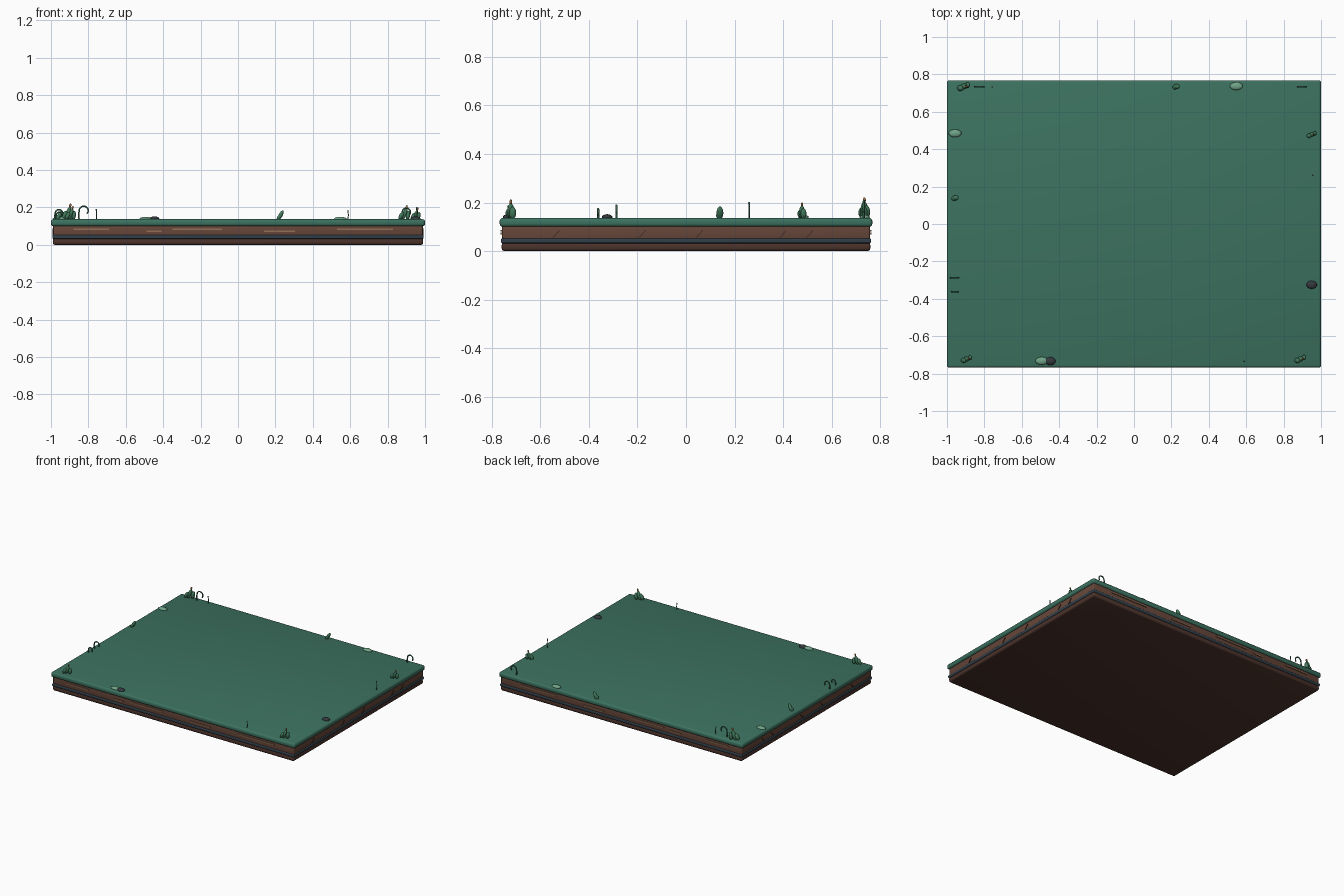
import bpy, bmesh, math
from mathutils import Vector, Matrix

cube = bpy.data.objects.get("Cube")
if cube:
    bpy.data.objects.remove(cube, do_unlink=True)

TOP = 0.137


def material(name, rgb):
    """Flat colour given as 8-bit sRGB, stored linear."""
    lin = [((c / 255 + 0.055) / 1.055) ** 2.4 for c in rgb] + [1]
    m = bpy.data.materials.new(name)
    m.use_nodes = True
    m.diffuse_color = lin
    bsdf = next(n for n in m.node_tree.nodes if n.type == 'BSDF_PRINCIPLED')
    bsdf.inputs["Base Color"].default_value = lin
    return m


MOSS = material("moss green", (60, 114, 96))
SOIL = material("soil brown", (102, 70, 57))
SLATE = material("slate blue", (48, 62, 72))
BASE = material("dark earth", (76, 51, 43))
TAN = material("tan strata", (146, 112, 86))
CRACK = material("crack brown", (66, 48, 38))
LEAF = material("leaf green", (66, 122, 92))
PALE = material("pale green", (112, 164, 136))
STONE = material("dark stone", (52, 56, 62))
BUD = material("ochre bud", (168, 116, 70))


def finish(name, bm, mat, smooth=True):
    me = bpy.data.meshes.new(name)
    bm.to_mesh(me)
    bm.free()
    me.materials.append(mat)
    ob = bpy.data.objects.new(name, me)
    bpy.context.collection.objects.link(ob)
    if smooth:
        for p in me.polygons:
            p.use_smooth = True
    return ob


def box(name, centre, size, mat, turn=Matrix(), bevel=0):
    bm = bmesh.new()
    bmesh.ops.create_cube(bm, size=1)
    bmesh.ops.transform(bm, verts=bm.verts, matrix=Matrix.Translation(centre) @ turn
                        @ Matrix.Diagonal((*size, 1)))
    if bevel:
        bmesh.ops.bevel(bm, geom=list(bm.edges), offset=bevel, segments=3,
                        profile=0.5, affect='EDGES')
    return finish(name, bm, mat, smooth=False)


def layer(name, hx, hy, z0, z1, bevel, mat):
    ob = box(name, (0, 0, (z0 + z1) / 2), (2 * hx, 2 * hy, z1 - z0), mat, bevel=bevel)
    bpy.ops.object.select_all(action='DESELECT')
    bpy.context.view_layer.objects.active = ob
    ob.select_set(True)
    bpy.ops.object.shade_smooth_by_angle(angle=math.radians(35))


def blob(name, centre, radii, mat, lean=0):
    """Ellipsoid leaning towards +x."""
    bm = bmesh.new()
    bmesh.ops.create_uvsphere(bm, u_segments=14, v_segments=8, radius=1)
    bmesh.ops.transform(bm, verts=bm.verts, matrix=Matrix.Translation(centre)
                        @ Matrix.Rotation(lean, 4, 'Y') @ Matrix.Diagonal((*radii, 1)))
    return finish(name, bm, mat)


def tube(name, points, radius, mat):
    """Round stem along a path lying in the xz plane."""
    bm = bmesh.new()
    rings = []
    for i, p in enumerate(points):
        d = (points[min(i + 1, len(points) - 1)] - points[max(i - 1, 0)]).normalized()
        side, out = Vector((0, 1, 0)), d.cross(Vector((0, 1, 0)))
        rings.append([bm.verts.new(p + radius * (side * math.cos(a) + out * math.sin(a)))
                      for a in (k * math.tau / 6 for k in range(6))])
    for a, b in zip(rings, rings[1:]):
        for k in range(6):
            bm.faces.new((a[k], a[k - 1], b[k - 1], b[k]))
    bm.faces.new(rings[0])
    bm.faces.new(rings[-1][::-1])
    bmesh.ops.recalc_face_normals(bm, faces=bm.faces)
    return finish(name, bm, mat)


# Slab layers
layer("base_layer", 0.99, 0.76, 0, 0.036, 0.012, BASE)
layer("slate_band", 0.993, 0.763, 0.032, 0.053, 0.006, SLATE)
layer("soil_layer", 0.988, 0.758, 0.045, 0.108, 0.006, SOIL)
layer("moss_top", 1.0, 0.768, 0.1, TOP, 0.013, MOSS)

# Strata streaks on the long sides, slanted cracks on the short sides
streaks = [(-0.88, -0.69, 0.084), (-0.49, -0.41, 0.072), (-0.35, -0.085, 0.084),
           (0.14, 0.305, 0.072), (0.53, 0.83, 0.084)]
for s in (-1, 1):
    for x0, x1, z in streaks:
        box("strata_streak", ((x0 + x1) / 2, s * 0.76, z), (x1 - x0, 0.009, 0.007), TAN)
    for y in (-0.535, -0.18, 0.055, 0.4, 0.51):
        box("side_crack", (s * 0.989, y, 0.07), (0.007, 0.04, 0.004), CRACK,
            Matrix.Rotation(math.radians(48), 4, 'X'))


# Leaf clusters: leaning pads with a bud on the tallest
def cluster(x, y, s, bud=True):
    for dx, dy, h, lean in ((0, 0, 0.036, 0.35), (-0.018, -0.008, 0.025, 0.5),
                            (0.02, 0.008, 0.027, 0.15)):
        blob("leaf_pad", (x + dx * s, y + dy * s, TOP + h * s * 0.8),
             (0.012 * s, 0.015 * s, h * s), LEAF, lean)
    if bud:
        blob("leaf_bud", (x + 0.012 * s, y, TOP + 0.069 * s),
             (0.006 * s, 0.006 * s, 0.011 * s), BUD, 0.3)


cluster(-0.91, 0.735, 1.05)
cluster(-0.895, -0.722, 0.9)
cluster(0.89, -0.722, 0.95)
cluster(0.95, 0.478, 0.8)

# Single leaves
for x, y in ((0.227, 0.735), (-0.955, 0.14)):
    blob("single_leaf", (x, y, TOP + 0.02), (0.011, 0.014, 0.03), LEAF, 0.5)
    blob("small_leaf", (x - 0.008, y - 0.004, TOP + 0.01), (0.01, 0.012, 0.018), LEAF, 0.5)


# Curled shoots: upright, then arching over
def shoot(x, y, height, r):
    pts = [Vector((x - r, y, TOP - 0.005)), Vector((x - r * 1.15, y, TOP + (height - r) / 2))]
    for k in range(11):
        a = math.pi - k * math.radians(22)
        pts.append(Vector((x + r * math.cos(a), y, TOP + height - r + r * math.sin(a))))
    tube("curled_shoot", pts, 0.0045, LEAF)


shoot(-0.825, 0.733, 0.07, 0.024)
shoot(0.9, 0.733, 0.06, 0.022)
shoot(-0.957, -0.287, 0.052, 0.02)
shoot(-0.957, -0.362, 0.037, 0.015)

# Thin stems with a small tip
for x, y, h in ((-0.758, 0.733, 0.05), (0.588, -0.733, 0.045), (0.955, 0.26, 0.06)):
    tube("thin_stem", [Vector((x, y, TOP - 0.005)), Vector((x + 0.002, y, TOP + h * 0.5)),
                       Vector((x, y, TOP + h))], 0.003, LEAF)
    blob("stem_tip", (x, y, TOP + h), (0.004, 0.004, 0.006), PALE)

# Flat pads and pebbles
for x, y in ((-0.957, 0.485), (0.547, 0.737), (-0.493, -0.732)):
    blob("flat_pad", (x, y, TOP + 0.002), (0.035, 0.021, 0.011), PALE)
for x, y in ((-0.447, -0.733), (0.95, -0.325)):
    blob("pebble", (x, y, TOP + 0.002), (0.028, 0.022, 0.013), STONE)
